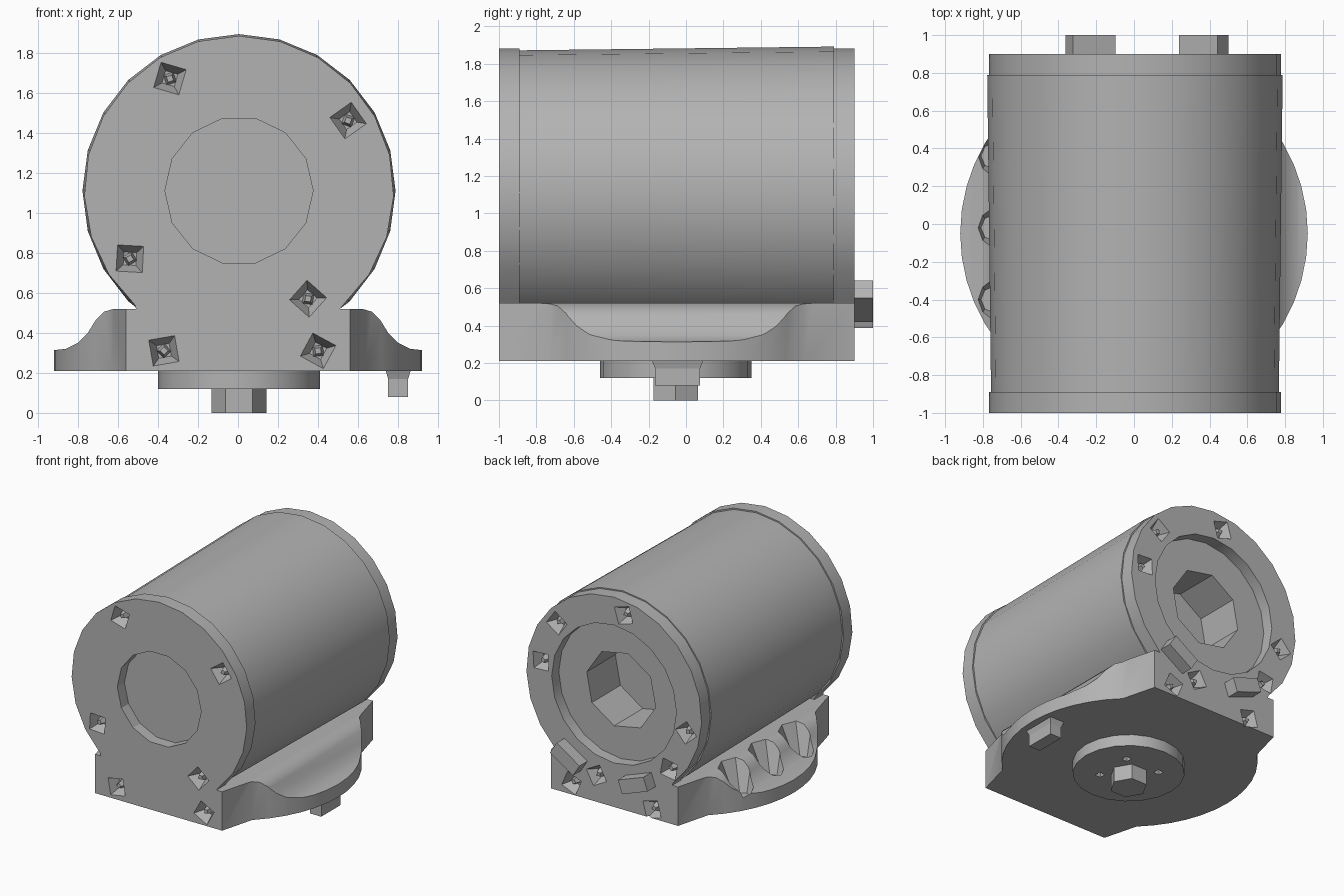
import bpy, bmesh, math
from mathutils import Matrix, Vector

if "Cube" in bpy.data.objects:
    bpy.data.objects.remove(bpy.data.objects["Cube"])

GREY = (0.45, 0.45, 0.45, 1)
metal = bpy.data.materials.new("cast grey")
metal.use_nodes = True
metal.diffuse_color = GREY
metal.node_tree.nodes["Principled BSDF"].inputs["Base Color"].default_value = GREY

CX, CZ, R = 0.005, 1.11, 0.773


def finish(name, bm):
    bmesh.ops.recalc_face_normals(bm, faces=bm.faces)
    mesh = bpy.data.meshes.new(name)
    bm.to_mesh(mesh)
    bm.free()
    ob = bpy.data.objects.new(name, mesh)
    bpy.context.collection.objects.link(ob)
    mesh.materials.append(metal)
    return ob


def add_loft(bm, lower, upper, axis, a, b):
    """Join two matching outlines placed at a and b along an axis."""
    def place(p, d):
        return (p[0], d, p[1]) if axis == "Y" else (p[0], p[1], d)
    rings = [[bm.verts.new(place(p, d)) for p in pts]
             for pts, d in ((lower, a), (upper, b))]
    n = len(lower)
    for ring in rings:
        bm.faces.new(ring)
    for i in range(n):
        j = (i + 1) % n
        bm.faces.new((rings[0][i], rings[0][j], rings[1][j], rings[1][i]))


def loft(name, lower, upper, axis, a, b):
    bm = bmesh.new()
    add_loft(bm, lower, upper, axis, a, b)
    return finish(name, bm)


def prism(name, pts, axis, a, b):
    return loft(name, pts, pts, axis, a, b)


def ngon(x, y, r, n, turn=0.0):
    return [(x + r * math.cos(turn + math.tau * i / n),
             y + r * math.sin(turn + math.tau * i / n)) for i in range(n)]


def rect(x, y, w, h):
    return [(x - w / 2, y - h / 2), (x + w / 2, y - h / 2),
            (x + w / 2, y + h / 2), (x - w / 2, y + h / 2)]


def boolean(ob, tool, operation="DIFFERENCE"):
    mod = ob.modifiers.new("cut", "BOOLEAN")
    mod.object, mod.operation, mod.solver = tool, operation, "EXACT"
    bpy.ops.object.select_all(action="DESELECT")
    bpy.context.view_layer.objects.active = ob
    ob.select_set(True)
    bpy.ops.object.modifier_apply(modifier=mod.name)


def discard(*obs):
    for ob in obs:
        bpy.data.objects.remove(ob)


def smooth(ob, angle=32):
    bpy.ops.object.select_all(action="DESELECT")
    bpy.context.view_layer.objects.active = ob
    ob.select_set(True)
    bpy.ops.object.shade_smooth_by_angle(angle=math.radians(angle))


# End plates: round above, square foot below
start = math.radians(-48)
sweep = math.radians(276)
outline = [(CX + R * math.cos(start + sweep * i / 18),
            CZ + R * math.sin(start + sweep * i / 18)) for i in range(19)]
outline += [(-0.51, 0.52), (-0.51, 0.21), (0.51, 0.21), (0.51, 0.52)]
front_plate = prism("front_plate", outline, "Y", -1.0, -0.89)
back_plate = prism("back_plate", outline, "Y", 0.79, 0.9)

# Barrel, slightly wider at the back, and the foot beneath it
barrel = loft("barrel", ngon(CX, CZ, 0.762, 24), ngon(CX, CZ, 0.782, 24),
              "Y", -0.89, 0.79)
foot = prism("foot", rect(0, 0.365, 1.02, 0.31), "Y", -0.89, 0.79)

# Round recesses in both ends and the deep octagonal socket
recess = prism("front_recess", ngon(CX, CZ, 0.37, 14), "Y", -1.1, -0.91)
boolean(front_plate, recess)
back_recess = prism("back_recess", ngon(CX, CZ, 0.55, 20), "Y", 0.81, 1.0)
boolean(back_plate, back_recess)
socket = prism("socket", ngon(CX, CZ, 0.31, 8, 0.2), "Y", 0.45, 1.0)
boolean(back_plate, socket)
boolean(barrel, socket)
discard(recess, back_recess, socket)


# Square bolt pits with a small pointed bolt inside each
def bolt_pits(plate, name, spots, face, out):
    cut, bolts = bmesh.new(), bmesh.new()
    for i, (x, z) in enumerate(spots):
        turn = 0.5 + i * 0.9
        add_loft(cut, ngon(x, z, 0.095, 4, turn), ngon(x, z, 0.045, 4, turn),
                 "Y", face + out * 0.004, face - out * 0.08)
        add_loft(bolts, ngon(x, z, 0.04, 4, turn + 0.6),
                 ngon(x, z, 0.02, 4, turn + 0.6),
                 "Y", face - out * 0.09, face - out * 0.025)
    tool = finish("pit_cutter", cut)
    boolean(plate, tool)
    discard(tool)
    finish(name, bolts)


bolt_pits(front_plate, "front_bolts",
          [(-0.34, 1.67), (0.55, 1.46), (-0.54, 0.77),
           (0.35, 0.57), (-0.37, 0.31), (0.4, 0.31)], -1.0, -1)
bolt_pits(back_plate, "back_bolts",
          [(-0.08, 1.76), (0.51, 1.54), (0.65, 1.2), (-0.63, 0.97),
           (-0.48, 0.64), (0.16, 0.42), (0.38, 0.3), (-0.33, 0.28)], 0.9, 1)

# Two lugs on the back, tangent to the rim
for name, x, z in (("left_lug", 0.37, 0.53), ("right_lug", -0.23, 0.48)):
    t = math.atan2(z - CZ, x) + math.pi / 2
    c, s = math.cos(t), math.sin(t)
    pts = [(x + c * u - s * v, z + s * u + c * v)
           for u, v in rect(0, 0, 0.24, 0.11)]
    prism(name, pts, "Y", 0.89, 1.0)

# Side wings: concave profile trimmed to a bowed plan
profile = [(0.5, 0.21), (0.95, 0.21), (0.95, 0.31), (0.86, 0.32), (0.8, 0.35),
           (0.75, 0.4), (0.71, 0.465), (0.67, 0.505), (0.62, 0.52), (0.5, 0.52)]
bow = [(-0.02 + 0.94 * math.cos(a), -0.05 + 0.94 * math.sin(a))
       for a in (math.radians(-46 + 92 * i / 12) for i in range(13))]
plan = [(0.4, -1.0), (0.56, -1.0)] + bow + [(0.56, 0.9), (0.4, 0.9)]
for side, name in ((1, "left_wing"), (-1, "right_wing")):
    wing = prism(name, [(side * x, z) for x, z in profile], "Y", -1.1, 1.1)
    trim = prism("trim", [(side * x, y) for x, y in plan], "Z", 0.1, 0.7)
    boolean(wing, trim, "INTERSECT")
    discard(trim)
    if side < 0:
        # Scoops along the right wing
        for y in (0.36, -0.02, -0.4):
            scoop = loft("scoop", ngon(-0.74, y, 0.07, 8),
                         ngon(-0.72, y, 0.16, 8), "Z", 0.285, 0.53)
            boolean(wing, scoop)
            discard(scoop)
    smooth(wing)

# Underside hub with four small holes, and a hexagonal boss
hub = prism("hub", ngon(0.005, -0.055, 0.405, 20), "Z", 0.12, 0.22)
for dx in (-1, 1):
    for dy in (-1, 1):
        hole = prism("hole", rect(dx * 0.15, -0.055 + dy * 0.15, 0.05, 0.05),
                     "Z", 0.0, 0.16)
        boolean(hub, hole)
        discard(hole)
prism("boss", ngon(0.005, -0.055, 0.137, 6), "Z", 0.0, 0.14)

# Small peg beneath the left wing
loft("peg_flange", rect(0.8, -0.045, 0.1, 0.24), rect(0.8, -0.045, 0.13, 0.28),
     "Z", 0.17, 0.22)
prism("peg", rect(0.8, -0.045, 0.1, 0.24), "Z", 0.08, 0.18)

for ob in (barrel, hub, front_plate, back_plate):
    smooth(ob, 25)
